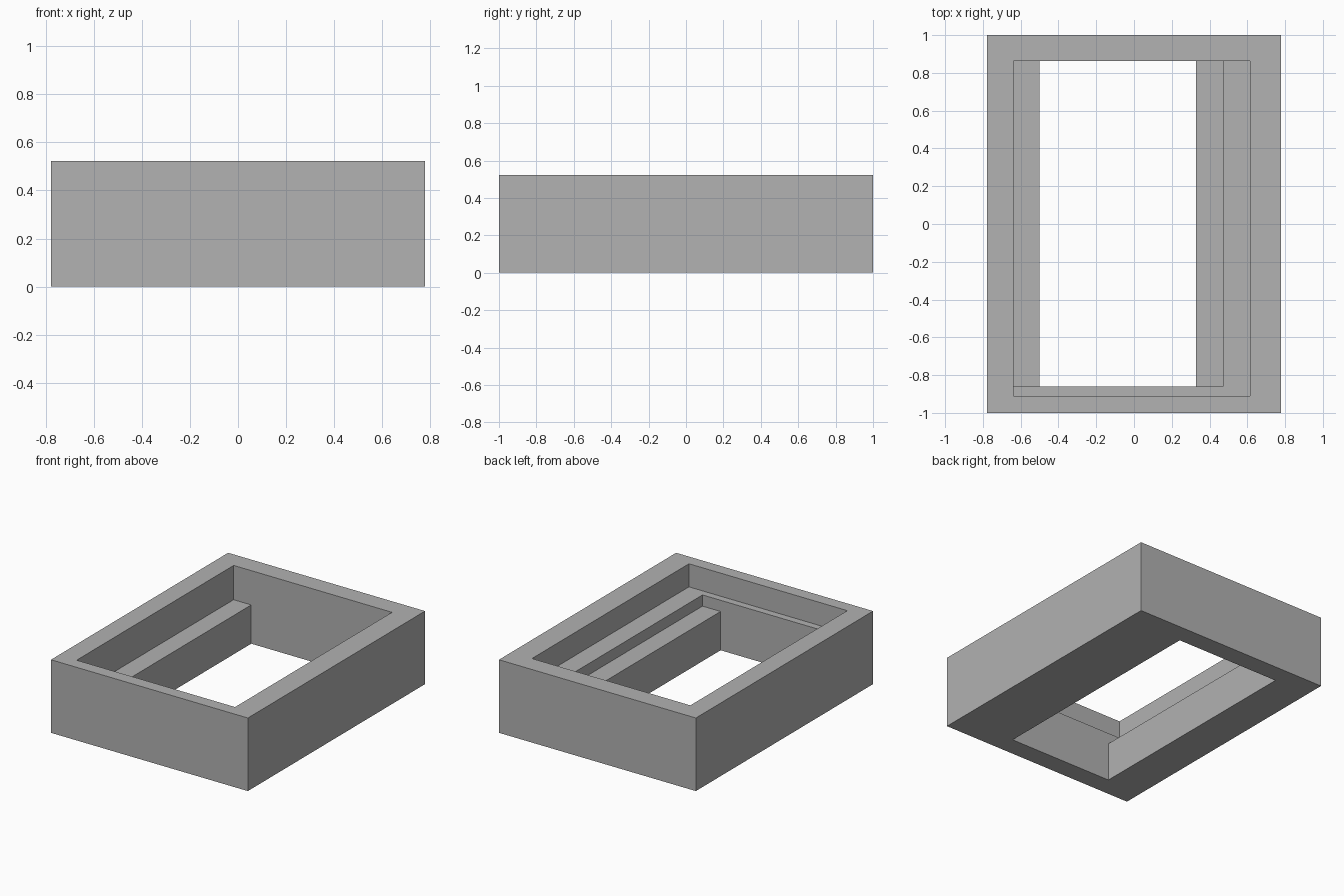
import bpy

if "Cube" in bpy.data.objects:
    bpy.data.objects.remove(bpy.data.objects["Cube"])

HEIGHT = 0.522

grey = bpy.data.materials.new("plain grey")
grey.diffuse_color = (0.445, 0.445, 0.445, 1)
grey.use_nodes = True
grey.node_tree.nodes["Principled BSDF"].inputs["Base Color"].default_value = grey.diffuse_color


def box(name, x0, x1, y0, y1, z0, z1):
    bpy.ops.mesh.primitive_cube_add(
        size=1, location=((x0 + x1) / 2, (y0 + y1) / 2, (z0 + z1) / 2))
    ob = bpy.context.object
    ob.name = name
    ob.scale = (x1 - x0, y1 - y0, z1 - z0)
    bpy.ops.object.transform_apply(location=True, rotation=False, scale=True)
    ob.data.materials.append(grey)
    return ob


# Outer block
frame = box("stepped_frame", -0.778, 0.778, -1, 1, 0, HEIGHT)

# Stepped openings: wide top recess, middle recess, narrow through hole
openings = [
    ("top_recess_cutter", -0.638, 0.614, -0.91, 0.862, 0.357),
    ("middle_recess_cutter", -0.638, 0.471, -0.859, 0.862, 0.277),
    ("through_hole_cutter", -0.499, 0.328, -0.859, 0.862, -0.2),
]
for name, x0, x1, y0, y1, floor in openings:
    cutter = box(name, x0, x1, y0, y1, floor, HEIGHT + 0.2)
    cutter.hide_render = True
    bpy.context.view_layer.objects.active = frame
    cut = frame.modifiers.new(name, 'BOOLEAN')
    cut.operation = 'DIFFERENCE'
    cut.solver = 'EXACT'
    cut.object = cutter
    bpy.ops.object.modifier_apply(modifier=cut.name)
    bpy.data.objects.remove(cutter, do_unlink=True)
